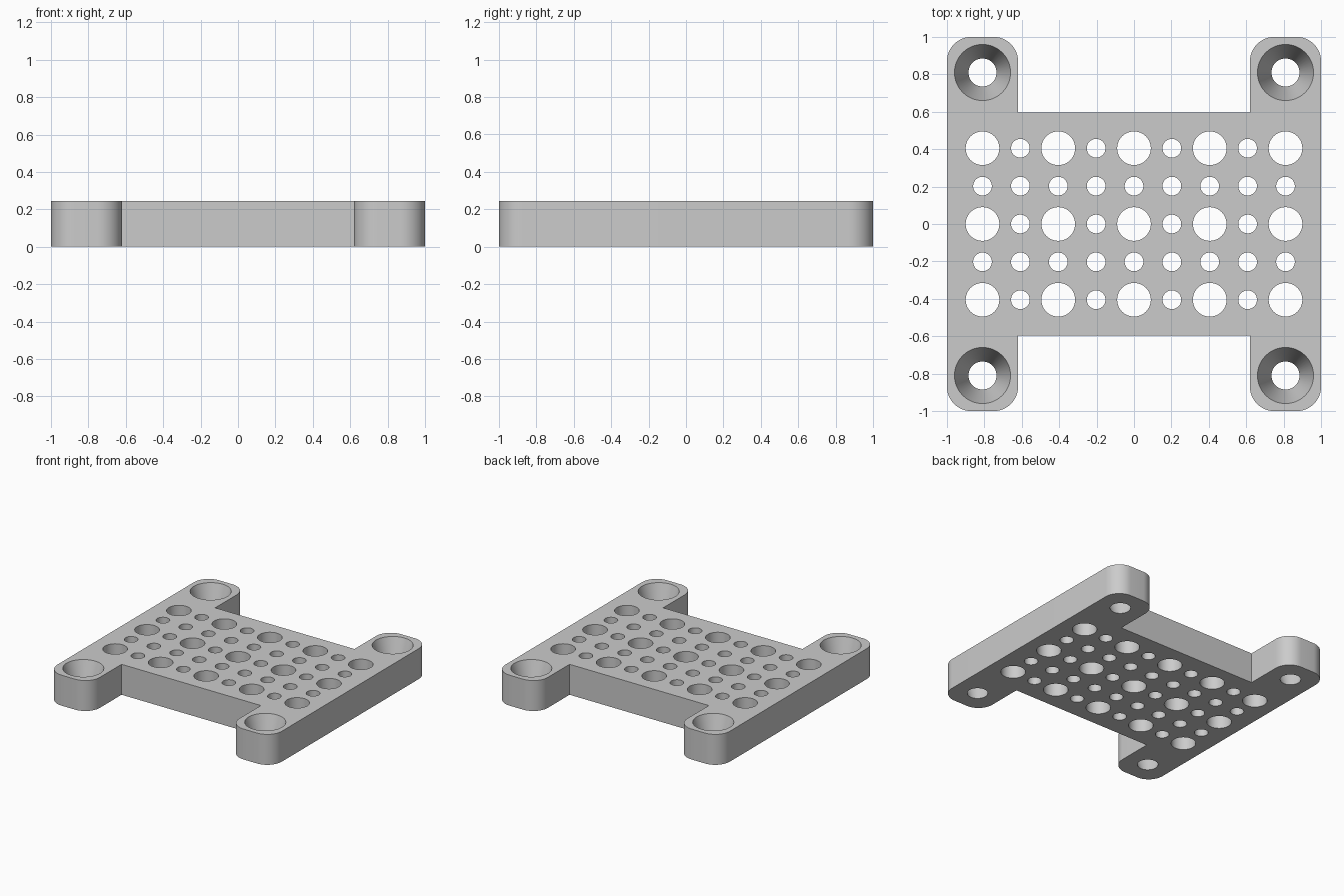
import bpy, bmesh
from math import sin, cos, pi, radians

cube = bpy.data.objects.get("Cube")
if cube:
    bpy.data.objects.remove(cube)

HEIGHT = 0.245     # plate thickness
STEP = 0.2025      # spacing of the hole grid
TAB_IN = 0.62      # inner side of the mounting tabs
WAIST = 0.595      # half depth between the tabs
CORNER = 0.13      # rounding of the tab corners


def arc(cx, cy, r, start, sweep, n):
    return [(cx + r * cos(start + sweep * i / n), cy + r * sin(start + sweep * i / n))
            for i in range(n + 1)]


def circle(cx, cy, r, n=48):
    return arc(cx, cy, r, 0, 2 * pi, n)[:-1]


# Quarter of the outline, from the outer side to the waist, then mirrored
quarter = (arc(1 - CORNER, 1 - CORNER, CORNER, 0, pi / 2, 12)
           + arc(TAB_IN + CORNER, 1 - CORNER, CORNER, pi / 2, pi / 2, 12)
           + [(TAB_IN, WAIST)])
half = quarter + [(-x, y) for x, y in reversed(quarter)]
outline = half + [(x, -y) for x, y in reversed(half)]

# Each wall is a pair of loops: bottom and top
walls = [(outline, outline)]

# Grid of large and small through holes
for i in range(-4, 5):
    for j in range(-2, 3):
        large = i % 2 == 0 and j % 2 == 0
        hole = circle(i * STEP, j * STEP, 0.09 if large else 0.05)
        walls.append((hole, hole))

# Tapered screw holes in the four tabs
for sx in (-1, 1):
    for sy in (-1, 1):
        cx, cy = sx * 4 * STEP, sy * 4 * STEP
        walls.append((circle(cx, cy, 0.075), circle(cx, cy, 0.15)))

# Side walls
bm = bmesh.new()
rims = ([], [])
for loops in walls:
    rings = []
    for loop, z, rim in zip(loops, (0, HEIGHT), rims):
        ring = [bm.verts.new((x, y, z)) for x, y in loop]
        rim += [bm.edges.new((ring[k - 1], ring[k])) for k in range(len(ring))]
        rings.append(ring)
    low, high = rings
    for k in range(len(low)):
        bm.faces.new((low[k - 1], low[k], high[k], high[k - 1]))

# Flat underside and top around the holes
for rim in rims:
    bmesh.ops.triangle_fill(bm, use_beauty=True, use_dissolve=False, edges=rim)
bmesh.ops.recalc_face_normals(bm, faces=bm.faces)

mesh = bpy.data.meshes.new("mounting_plate")
bm.to_mesh(mesh)
bm.free()
plate = bpy.data.objects.new("mounting_plate", mesh)
bpy.context.collection.objects.link(plate)

# Material
grey = bpy.data.materials.new("light grey")
grey.use_nodes = True
colour = (0.6, 0.6, 0.6, 1)
grey.diffuse_color = colour
grey.node_tree.nodes["Principled BSDF"].inputs["Base Color"].default_value = colour
mesh.materials.append(grey)

bpy.ops.object.select_all(action='DESELECT')
plate.select_set(True)
bpy.context.view_layer.objects.active = plate
bpy.ops.object.shade_smooth_by_angle(angle=radians(30))
